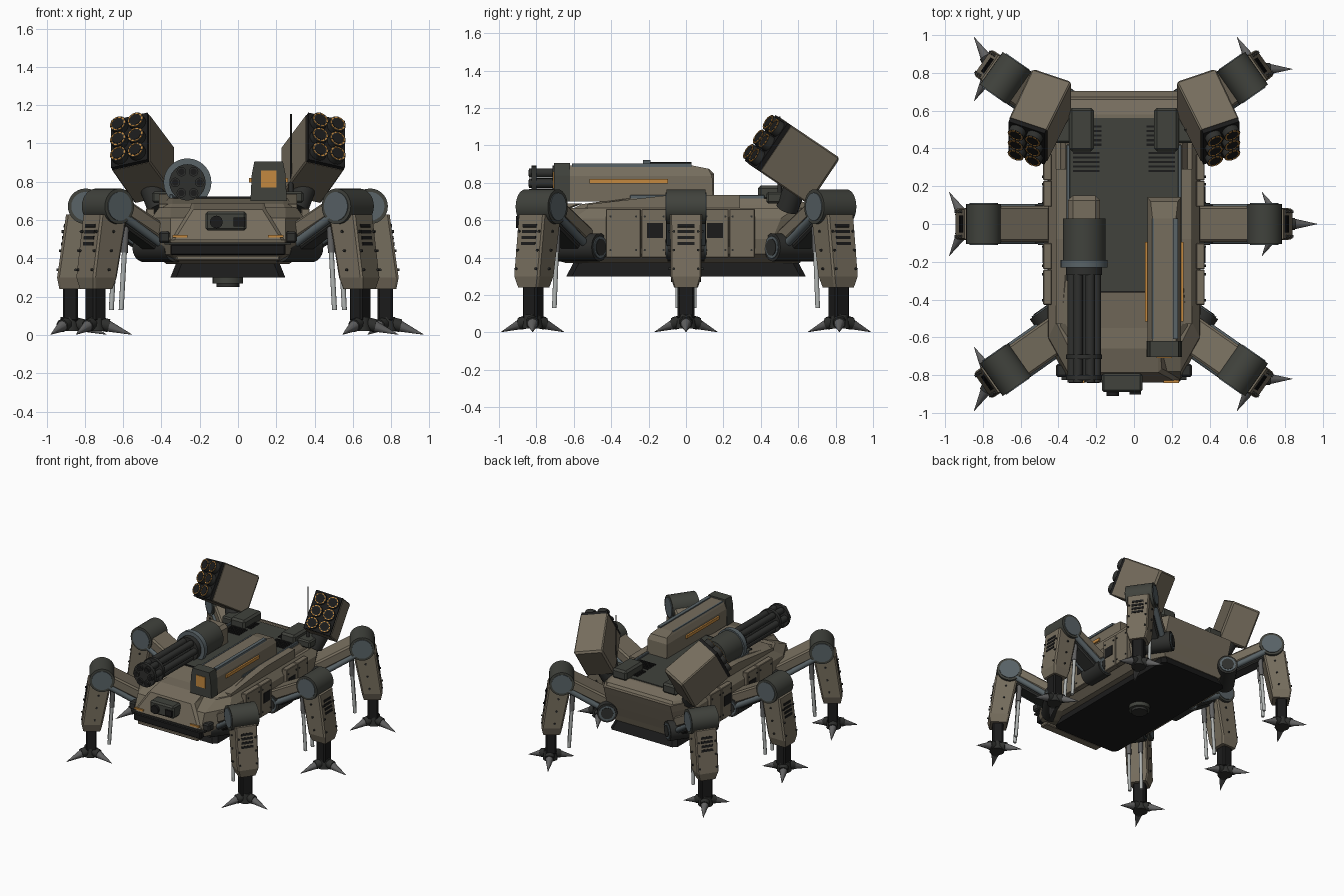
import bpy, bmesh, math
from mathutils import Matrix, Vector

CX = -0.053  # centre line of the body
COLORS = {
    "tan": (0.180, 0.153, 0.110), "olive_dark": (0.052, 0.055, 0.046), "charcoal": (0.028, 0.029, 0.027),
    "black": (0.011, 0.011, 0.011), "slate": (0.100, 0.125, 0.136), "steel": (0.42, 0.44, 0.43),
    "gunmetal": (0.12, 0.12, 0.12), "orange": (0.55, 0.25, 0.05)}
NAMES = list(COLORS)
MATS = []
for n, c in COLORS.items():
    m = bpy.data.materials.new(n)
    m.diffuse_color = (*c, 1)
    MATS.append(m)


class Part:
    """Collects primitives in one mesh; M places the part."""
    def __init__(self, name, M=None):
        self.name, self.bm = name, bmesh.new()
        self.M = M or Matrix.Translation((CX, 0, 0))

    def add(self, tmp, mat, smooth=False):
        bmesh.ops.recalc_face_normals(tmp, faces=tmp.faces)
        for f in tmp.faces:
            f.material_index = NAMES.index(mat)
            f.smooth = smooth and len(f.verts) == 4
        me = bpy.data.meshes.new("tmp")
        tmp.to_mesh(me)
        tmp.free()
        self.bm.from_mesh(me)
        bpy.data.meshes.remove(me)

    def box(self, mat, loc, size, bevel=0.0, rot=None):
        t = bmesh.new()
        bmesh.ops.create_cube(t, size=1)
        bmesh.ops.scale(t, vec=size, verts=t.verts)
        if bevel:
            bmesh.ops.bevel(t, geom=list(t.edges), offset=bevel, segments=1, affect='EDGES')
        t.transform(Matrix.Translation(loc) @ (rot or Matrix.Identity(4)))
        self.add(t, mat)

    def bar(self, mat, a, b, w, h, bevel=0.0):
        # box running from a to b in the local x-z plane, w across y
        a, b = Vector(a), Vector(b)
        d = b - a
        self.box(mat, (a + b) / 2, (d.length, w, h), bevel, Matrix.Rotation(-math.atan2(d.z, d.x), 4, 'Y'))

    def cyl(self, mat, a, b, r, r2=None, seg=24):
        a, b = Vector(a), Vector(b)
        d = b - a
        t = bmesh.new()
        bmesh.ops.create_cone(t, cap_ends=True, segments=seg, radius1=r,
                              radius2=r if r2 is None else r2, depth=d.length)
        t.transform(Matrix.Translation((a + b) / 2) @ d.to_track_quat('Z', 'Y').to_matrix().to_4x4())
        self.add(t, mat, True)

    def loft(self, mat, rings):
        t = bmesh.new()
        rows = [[t.verts.new(p) for p in ring] for ring in rings]
        n = len(rows[0])
        for a, b in zip(rows, rows[1:]):
            for i in range(n):
                t.faces.new((a[i], a[(i + 1) % n], b[(i + 1) % n], b[i]))
        t.faces.new(rows[0][::-1])
        t.faces.new(rows[-1])
        self.add(t, mat)

    def done(self):
        self.bm.transform(self.M)
        me = bpy.data.meshes.new(self.name)
        self.bm.to_mesh(me)
        self.bm.free()
        for m in MATS:
            me.materials.append(m)
        bpy.context.collection.objects.link(bpy.data.objects.new(self.name, me))


def octagon(z, yf, yb, hw, ew, c):
    # plan outline with cut corners: half width hw, end half width ew
    return [(x, y, z) for x, y in ((-ew, yf), (ew, yf), (hw, yf + c), (hw, yb - c),
                                   (ew, yb), (-ew, yb), (-hw, yb - c), (-hw, yf + c))]


# hull shell, belly and deck
p = Part("hull")
p.loft("tan", [octagon(0.37, -0.64, 0.61, 0.32, 0.26, 0.13), octagon(0.42, -0.80, 0.625, 0.385, 0.29, 0.18),
               octagon(0.50, -0.82, 0.652, 0.405, 0.30, 0.19), octagon(0.61, -0.78, 0.688, 0.40, 0.30, 0.18),
               octagon(0.665, -0.64, 0.705, 0.36, 0.30, 0.12)])
p.done()
p = Part("belly_plate")
p.loft("black", [octagon(0.30, -0.64, 0.64, 0.30, 0.27, 0.03), octagon(0.375, -0.60, 0.60, 0.27, 0.24, 0.03)])
p.cyl("olive_dark", (0, 0, 0.27), (0, 0, 0.31), 0.08)
p.cyl("charcoal", (0, 0, 0.25), (0, 0, 0.28), 0.06)
p.done()
p = Part("deck")
p.loft("tan", [octagon(0.655, -0.62, 0.68, 0.34, 0.30, 0.06), octagon(0.685, -0.56, 0.66, 0.33, 0.29, 0.06),
               octagon(0.715, -0.34, 0.58, 0.31, 0.29, 0.04)])
p.box("olive_dark", (0, 0.10, 0.712), (0.57, 0.92, 0.02))
p.box("black", (0, -0.358, 0.717), (0.57, 0.008, 0.012))
for s in (-1, 1):
    p.box("slate", (s * 0.295, 0.06, 0.72), (0.02, 0.72, 0.03), 0.004)
    p.loft("tan", [[(s * x, -0.53, 0.65), (s * x, -0.53, 0.684), (s * x, -0.08, 0.735),
                    (s * x, 0.29, 0.735), (s * x, 0.29, 0.65)] for x in (0.305, 0.36)])
    for i in range(5):  # deck grilles
        p.box("black", (s * 0.20, 0.28 + i * 0.024, 0.724), (0.14, 0.012, 0.008))
        p.box("black", (s * 0.18, 0.42 + i * 0.024, 0.724), (0.12, 0.012, 0.008))
p.done()

# side armour with bolts and dark hatches
for s in (-1, 1):
    p = Part("side_armour")
    for y, w in ((-0.335, 0.19), (-0.17, 0.14), (0.16, 0.14), (0.30, 0.14)):
        p.box("tan", (s * 0.405, y, 0.53), (0.045, w - 0.003, 0.26), 0.004)
        for dy in (-1, 1):
            for z in (0.44, 0.62):
                p.cyl("charcoal", (s * 0.42, y + dy * w * 0.36, z), (s * 0.433, y + dy * w * 0.36, z), 0.006, seg=8)
    for y in (-0.165, 0.155):
        p.box("black", (s * 0.428, y, 0.545), (0.008, 0.085, 0.08))
    p.done()

# nose, bumper slot, lamps and camera
p = Part("nose")
p.box("black", (0, -0.785, 0.445), (0.60, 0.10, 0.055), 0.006)
p.box("charcoal", (0, -0.80, 0.478), (0.66, 0.05, 0.012))
p.box("tan", (0, -0.79, 0.402), (0.54, 0.07, 0.028), 0.006)
p.loft("tan", [octagon(0.495, -0.838, -0.70, 0.30, 0.28, 0.02), octagon(0.655, -0.785, -0.64, 0.20, 0.18, 0.02),
               octagon(0.69, -0.66, -0.55, 0.19, 0.18, 0.02)])
for s in (-1, 1):
    p.box("charcoal", (s * 0.33, -0.775, 0.51), (0.06, 0.07, 0.06), 0.01)
    p.box("orange", (s * 0.25, -0.834, 0.515), (0.08, 0.014, 0.014))
p.box("olive_dark", (-0.01, -0.84, 0.595), (0.215, 0.10, 0.10), 0.012)
p.cyl("black", (-0.06, -0.885, 0.59), (-0.06, -0.91, 0.59), 0.033)
p.box("black", (0.06, -0.895, 0.59), (0.06, 0.015, 0.045))
p.done()

# rotary cannon
gx, gz = -0.211, 0.797
p = Part("rotary_cannon")
p.box("tan", (gx, 0.07, 0.785), (0.17, 0.16, 0.175), 0.025)
p.cyl("olive_dark", (gx, 0.03, gz), (gx, -0.20, gz), 0.113, seg=32)
p.cyl("slate", (gx, -0.19, gz), (gx, -0.23, gz), 0.125, seg=32)
p.cyl("charcoal", (gx, -0.22, gz), (gx, -0.27, gz), 0.095)
p.cyl("charcoal", (gx, -0.22, gz), (gx, -0.80, gz), 0.028, seg=12)
for i in range(6):
    a = math.tau * i / 6
    x, z = gx + 0.064 * math.cos(a), gz + 0.064 * math.sin(a)
    p.cyl("charcoal", (x, -0.22, z), (x, -0.84, z), 0.025, seg=12)
    p.cyl("black", (x, -0.835, z), (x, -0.842, z), 0.017, seg=12)
for y in (-0.69, -0.80):
    p.cyl("charcoal", (gx, y, gz), (gx, y - 0.025, gz), 0.095)
p.box("charcoal", (gx, -0.08, 0.70), (0.14, 0.2, 0.06), 0.01)
p.done()

# beam cannon
bx = 0.213
p = Part("beam_cannon")
p.loft("tan", [[(bx + sx * w, y, z) for sx, y in ((-1, -0.64), (1, -0.64), (1, yb), (-1, yb))]
               for w, yb, z in ((0.088, 0.145, 0.70), (0.088, 0.14, 0.835), (0.072, 0.12, 0.875), (0.062, 0.03, 0.893))])
p.loft("olive_dark", [[(bx + sx * w, y, z) for sx, y in ((-1, -0.705), (1, -0.705), (1, -0.62), (-1, -0.62))]
                      for w, z in ((0.095, 0.70), (0.088, 0.84), (0.075, 0.905))])
p.box("orange", (bx, -0.706, 0.815), (0.082, 0.008, 0.09))
for s in (-1, 1):
    p.box("orange", (bx + s * 0.092, -0.305, 0.808), (0.019, 0.42, 0.024))
p.box("slate", (bx + 0.06, -0.29, 0.893), (0.028, 0.64, 0.018))
p.box("slate", (bx - 0.06, -0.29, 0.888), (0.012, 0.64, 0.016))
p.done()

# missile pods with mounts
for s in (-1, 1):
    p = Part("pod_mount")
    p.box("olive_dark", (s * 0.225, 0.50, 0.745), (0.13, 0.23, 0.08), 0.015)
    p.box("olive_dark", (s * 0.33, 0.50, 0.72), (0.13, 0.14, 0.06), 0.01)
    p.cyl("charcoal", (s * 0.36, 0.54, 0.66), (s * 0.42, 0.60, 0.82), 0.06, seg=16)
    p.done()
    M = (Matrix.Translation((CX + s * 0.51, 0.44, 1.01)) @ Matrix.Rotation(math.radians(-34), 4, 'X')
         @ Matrix.Rotation(math.radians(s * 22), 4, 'Z'))
    p = Part("missile_pod", M)
    p.loft("tan", [[(x * w, y, z * h) for x, z in ((-1, -0.95), (-0.93, -1), (0.93, -1), (1, -0.95),
                                                   (1, 0.95), (0.93, 1), (-0.93, 1), (-1, 0.95))]
                   for y, w, h in ((0.01, 0.108, 0.150), (0.335, 0.112, 0.150), (0.35, 0.100, 0.138))])
    p.box("black", (0, 0.0, 0), (0.205, 0.03, 0.295))
    for i in range(2):
        for j in range(3):
            x, z = (i - 0.5) * 0.098, (j - 1) * 0.094
            p.cyl("charcoal", (x, 0, z), (x, -0.05, z), 0.045, seg=20)
            p.cyl("black", (x, -0.045, z), (x, -0.052, z), 0.030, seg=16)
            for k in range(10):
                a = math.tau * k / 10
                p.box("orange", (x + 0.037 * math.cos(a), -0.05, z + 0.037 * math.sin(a)), (0.007, 0.007, 0.017),
                      0, Matrix.Rotation(-a, 4, 'Y'))
    p.done()
p = Part("antenna")
p.cyl("charcoal", (0.33, 0.50, 0.70), (0.33, 0.50, 0.80), 0.012, seg=8)
p.cyl("charcoal", (0.33, 0.50, 0.78), (0.33, 0.50, 1.155), 0.005, seg=8)
p.done()

# six legs: local x points outward, feet keep one heading
LEGS = [(0, 0, 0), (0, 0, 180)] + [(sx * 0.018, sy * 0.345, math.degrees(math.atan2(sy * 0.574, sx * 0.819)))
                                   for sx in (-1, 1) for sy in (-1, 1)]
for ox, oy, deg in LEGS:
    M = Matrix.Translation((CX + ox, oy, 0)) @ Matrix.Rotation(math.radians(deg), 4, 'Z')
    hip = 0.145 if oy else 0.10  # corner hips reach further sideways
    p = Part("upper_leg", M)
    p.cyl("charcoal", (0.41, -hip, 0.455), (0.41, hip, 0.455), 0.075)
    p.bar("tan", (0.39, 0, 0.505), (0.70, 0, 0.675), 0.19, 0.08, 0.012)
    p.bar("charcoal", (0.40, 0, 0.44), (0.72, 0, 0.63), 0.13, 0.07, 0.01)
    for s in (-1, 1):
        p.cyl("slate", (0.41, s * hip, 0.455), (0.41, s * (hip + 0.006), 0.455), 0.06)
        p.cyl("charcoal", (0.41, s * hip, 0.455), (0.41, s * (hip + 0.01), 0.455), 0.045)
        p.cyl("slate", (0.42, s * 0.085, 0.45), (0.72, s * 0.085, 0.63), 0.022, seg=12)
    p.done()
    p = Part("knee", M)
    p.cyl("olive_dark", (0.743, -0.105, 0.672), (0.743, 0.105, 0.672), 0.093, seg=28)
    for s in (-1, 1):
        p.cyl("slate", (0.743, s * 0.104, 0.672), (0.743, s * 0.11, 0.672), 0.075, seg=28)
    p.done()
    p = Part("lower_leg", M)
    p.loft("tan", [[(x, y * w, z) for x, y in ((a, -0.9), (a + 0.012, -1), (b - 0.012, -1), (b, -0.9),
                                               (b, 0.9), (b - 0.012, 1), (a + 0.012, 1), (a, 0.9))]
                   for a, b, w, z in ((0.755, 0.88, 0.064, 0.24), (0.74, 0.892, 0.083, 0.30), (0.675, 0.845, 0.085, 0.63))])
    tilt = Matrix.Rotation(math.radians(-8.1), 4, 'Y')
    for i in range(4):
        z = 0.475 + i * 0.032
        p.box("black", (0.892 - (z - 0.30) * 0.1424, 0, z), (0.008, 0.09, 0.018), 0, tilt)
    for s in (-1, 1):
        for z in (0.34, 0.44, 0.54):  # bolts
            x = 0.892 - (z - 0.30) * 0.1424
            p.cyl("charcoal", (x - 0.005, s * 0.065, z), (x + 0.01, s * 0.065, z), 0.007, seg=8)
            p.cyl("charcoal", (x - 0.09, s * 0.08, z), (x - 0.09, s * 0.093, z), 0.007, seg=8)
        p.cyl("steel", (0.665, s * 0.045, 0.50), (0.69, s * 0.045, 0.13), 0.013, seg=10)
        p.cyl("gunmetal", (0.66, s * 0.045, 0.60), (0.67, s * 0.045, 0.43), 0.018, seg=10)
    p.box("black", (0.822, 0, 0.17), (0.08, 0.09, 0.20), 0.01)
    p.done()
    p = Part("foot", Matrix.Translation(M @ Vector((0.828, 0, 0))))
    p.cyl("charcoal", (0, 0, 0.02), (0, 0, 0.095), 0.055, 0.045, 16)
    for i in range(3):
        a = math.tau * i / 3
        c, s = math.cos(a), math.sin(a)
        p.cyl("charcoal", (c * 0.02, s * 0.02, 0.06), (c * 0.075, s * 0.075, 0.048), 0.036, 0.034, 10)
        p.cyl("gunmetal", (c * 0.06, s * 0.06, 0.05), (c * 0.195, s * 0.195, 0.002), 0.032, 0.001, 10)
    p.done()
